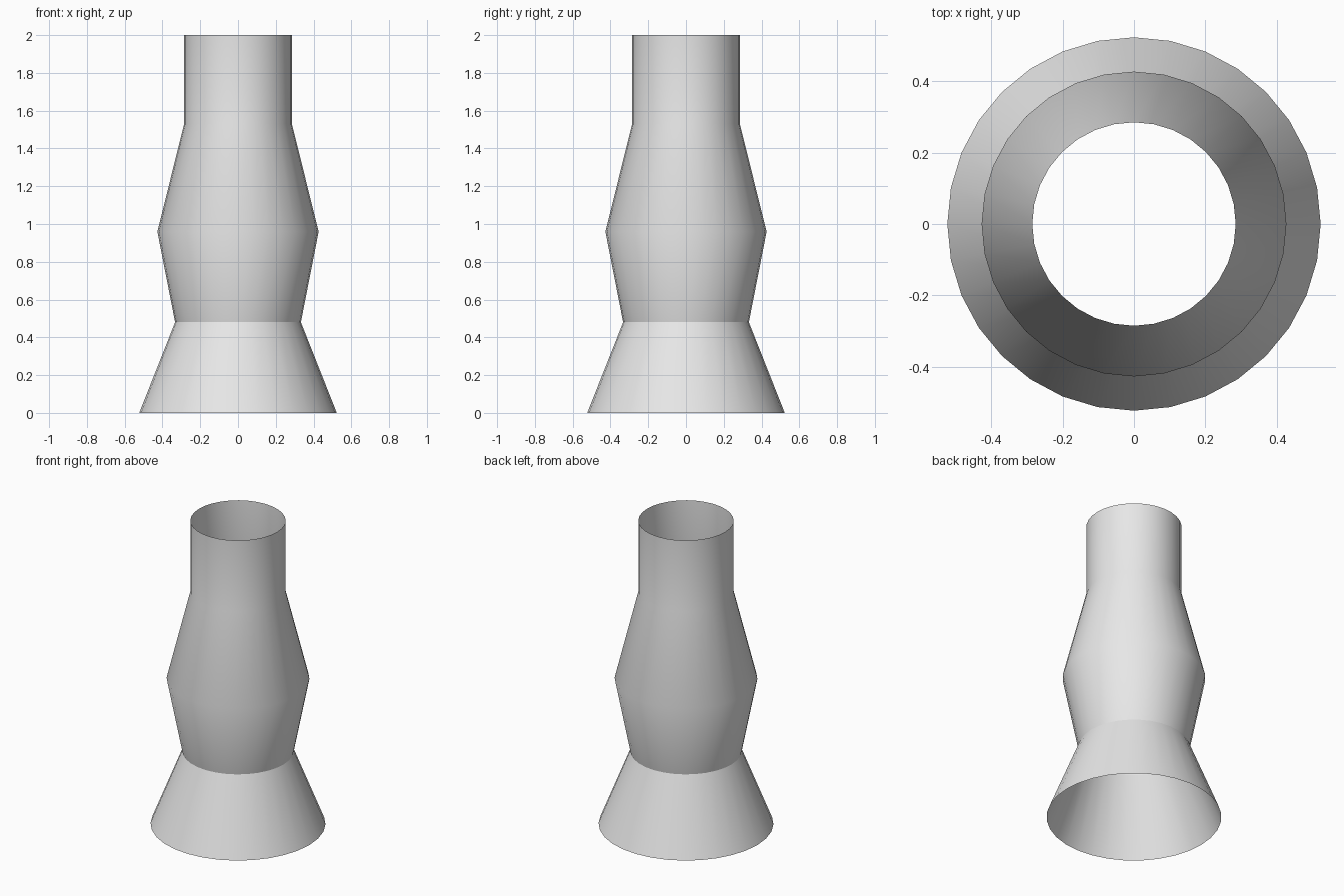
import bpy, bmesh
from math import cos, sin, tau, radians

cube = bpy.data.objects.get("Cube")
if cube:
    bpy.data.objects.remove(cube, do_unlink=True)

SIDES = 32
# Radius and height of each ring, from the flared foot to the open neck
PROFILE = [(0.523, 0), (0.333, 0.48), (0.427, 0.96), (0.285, 1.53), (0.285, 2)]

# Plain grey material
grey = bpy.data.materials.new("plain_grey")
grey.use_nodes = True
colour = (0.8, 0.8, 0.8, 1)
grey.diffuse_color = colour
grey.node_tree.nodes["Principled BSDF"].inputs["Base Color"].default_value = colour

# Thin open-ended shell, turned from the profile
bm = bmesh.new()
rings = [[bm.verts.new((r * cos(tau * i / SIDES), r * sin(tau * i / SIDES), z))
          for i in range(SIDES)] for r, z in PROFILE]
for low, high in zip(rings, rings[1:]):
    for i in range(SIDES):
        j = (i + 1) % SIDES
        bm.faces.new((low[i], low[j], high[j], high[i]))
mesh = bpy.data.meshes.new("vase_body")
bm.to_mesh(mesh)
bm.free()
mesh.materials.append(grey)

vase = bpy.data.objects.new("vase_body", mesh)
bpy.context.collection.objects.link(vase)

# Smooth sides, with the waist kept as a crease
bpy.ops.object.select_all(action='DESELECT')
vase.select_set(True)
bpy.context.view_layer.objects.active = vase
bpy.ops.object.shade_smooth_by_angle(angle=radians(30))
